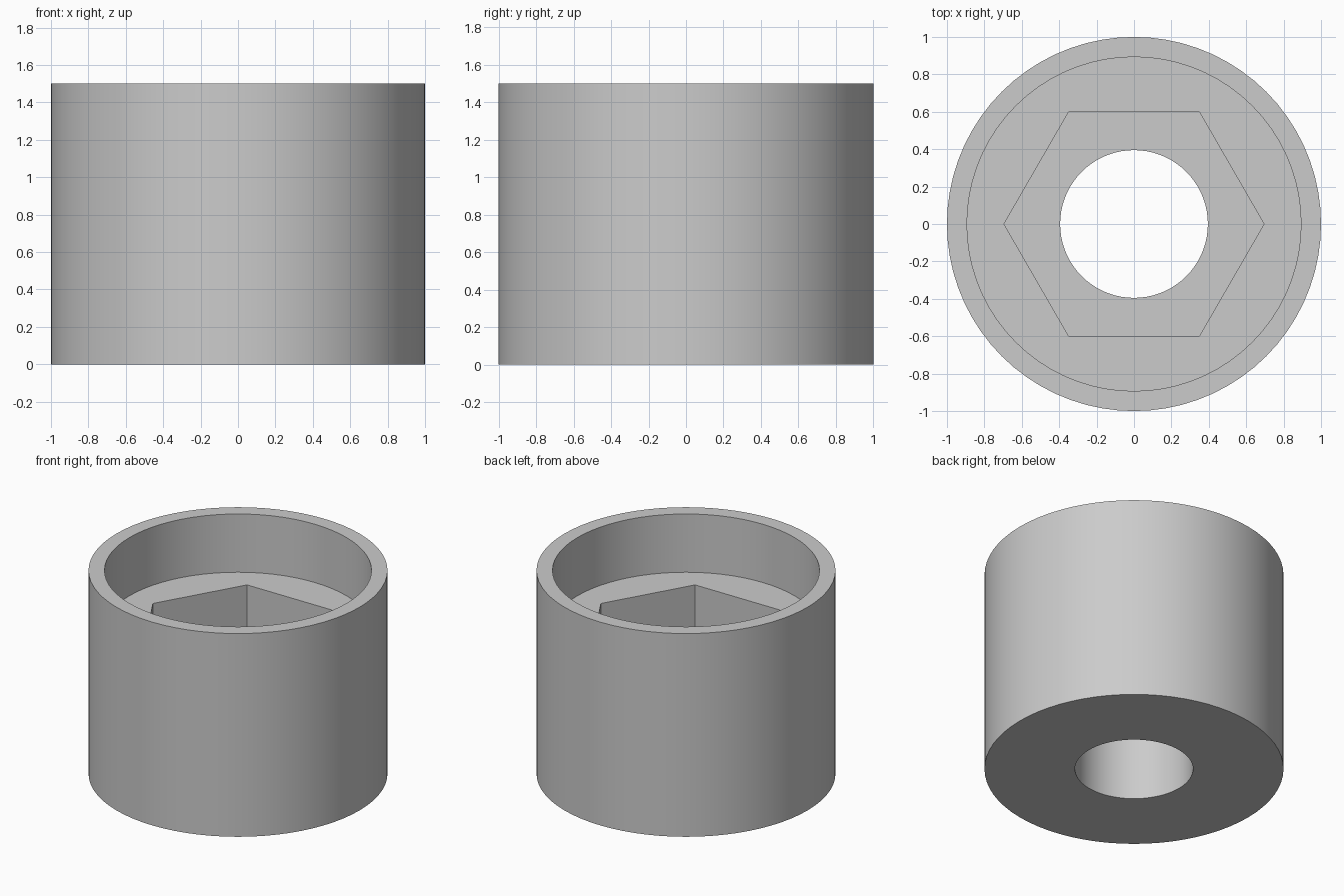
import bpy
import bmesh
from math import pi, cos, sin, radians

cube = bpy.data.objects.get("Cube")
if cube:
    bpy.data.objects.remove(cube, do_unlink=True)

SEGMENTS = 72  # divisible by six, so the hexagon corners fall on vertices
HEIGHT, LEDGE_Z, SEAT_Z = 1.5, 1.07, 0.55
OUTER, RECESS, BORE, HEX_APOTHEM = 1.0, 0.893, 0.395, 0.602


def circle(radius):
    return lambda angle: radius


def hexagon(apothem):
    return lambda angle: apothem / cos(angle % (pi / 3) - pi / 6)


def add_ring(bm, shape, z):
    ring = []
    for i in range(SEGMENTS):
        angle = 2 * pi * i / SEGMENTS
        r = shape(angle)
        ring.append(bm.verts.new((r * cos(angle), r * sin(angle), z)))
    return ring


# Closed section: outer wall, rim, round recess, hex socket, through bore
section = [
    (circle(OUTER), 0),
    (circle(OUTER), HEIGHT),
    (circle(RECESS), HEIGHT),
    (circle(RECESS), LEDGE_Z),
    (hexagon(HEX_APOTHEM), LEDGE_Z),
    (hexagon(HEX_APOTHEM), SEAT_Z),
    (circle(BORE), SEAT_Z),
    (circle(BORE), 0),
]

bm = bmesh.new()
rings = [add_ring(bm, shape, z) for shape, z in section]
for lower, upper in zip(rings, rings[1:] + rings[:1]):
    for i in range(SEGMENTS):
        j = (i + 1) % SEGMENTS
        bm.faces.new((lower[i], lower[j], upper[j], upper[i]))
bmesh.ops.recalc_face_normals(bm, faces=bm.faces)

mesh = bpy.data.meshes.new("hex_socket_sleeve")
bm.to_mesh(mesh)
bm.free()
sleeve = bpy.data.objects.new("hex_socket_sleeve", mesh)
bpy.context.collection.objects.link(sleeve)

# Plain grey material
grey = bpy.data.materials.new("plain grey")
grey.use_nodes = True
colour = (0.6, 0.6, 0.6, 1)
grey.diffuse_color = colour
grey.node_tree.nodes["Principled BSDF"].inputs["Base Color"].default_value = colour
mesh.materials.append(grey)

# Smooth round walls, crisp rims and hexagon corners
bpy.ops.object.select_all(action="DESELECT")
sleeve.select_set(True)
bpy.context.view_layer.objects.active = sleeve
bpy.ops.object.shade_smooth_by_angle(angle=radians(30))
